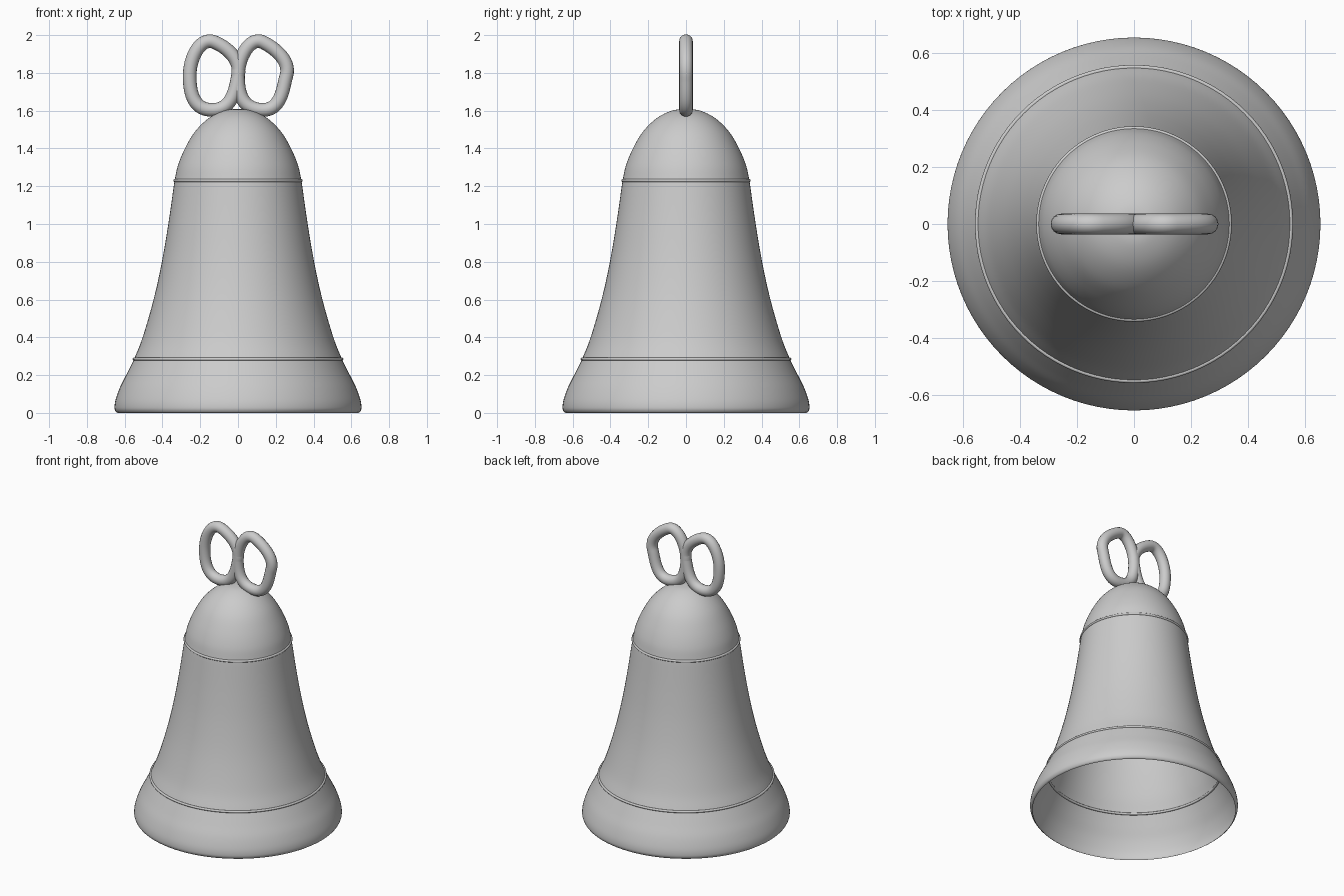
import bpy, math
from mathutils import Vector

if "Cube" in bpy.data.objects:
    bpy.data.objects.remove(bpy.data.objects["Cube"])

SEG = 96

def catmull(pts, n=6):
    """Smooth a profile through its points."""
    p = [Vector(q) for q in pts]
    p = [2 * p[0] - p[1]] + p + [2 * p[-1] - p[-2]]
    out = []
    for i in range(1, len(p) - 2):
        a, b, c, d = p[i - 1:i + 3]
        for k in range(n):
            t = k / n
            out.append(0.5 * (2 * b + (c - a) * t + (2 * a - 5 * b + 4 * c - d) * t * t
                              + (3 * b - a - 3 * c + d) * t ** 3))
    return out + [p[-2]]

def lathe(name, profile):
    """Revolve an (r, z) profile; the last point is the pole on the axis."""
    verts, faces = [], []
    for r, z in profile[:-1]:
        for s in range(SEG):
            a = 2 * math.pi * s / SEG
            verts.append((r * math.cos(a), r * math.sin(a), z))
    rows = len(profile) - 1
    verts.append((0, 0, profile[-1][1]))
    for i in range(rows):
        for s in range(SEG):
            t = (s + 1) % SEG
            if i < rows - 1:
                faces.append((i * SEG + s, i * SEG + t, (i + 1) * SEG + t, (i + 1) * SEG + s))
            else:
                faces.append((i * SEG + s, i * SEG + t, len(verts) - 1))
    mesh = bpy.data.meshes.new(name)
    mesh.from_pydata(verts, [], faces)
    ob = bpy.data.objects.new(name, mesh)
    bpy.context.collection.objects.link(ob)
    mesh.shade_smooth()
    return ob

# Hollow bell shell: rounded lip, flared skirt, waist and dome
lip = [(0.638, 0.0), (0.648, 0.008), (0.654, 0.028), (0.648, 0.07), (0.625, 0.135),
       (0.59, 0.205), (0.55, 0.285)]
waist = [(0.55, 0.285), (0.505, 0.4), (0.447, 0.6), (0.403, 0.8), (0.369, 1.0), (0.336, 1.23)]
dome = [(0.336, 1.23), (0.318, 1.31), (0.281, 1.40), (0.227, 1.49), (0.155, 1.56),
        (0.075, 1.60), (0.0, 1.61)]
lathe("bell_shell", catmull(lip)[:-1] + catmull(waist)[:-1] + catmull(dome))

# Thin raised bands
for name, r, z in (("lower_band", 0.55, 0.285), ("upper_band", 0.335, 1.23)):
    bpy.ops.mesh.primitive_torus_add(location=(0, 0, z), major_radius=r, minor_radius=0.008,
                                     major_segments=SEG, minor_segments=12)
    bpy.context.object.name = name
    bpy.context.object.data.shade_smooth()

# Pair of oval hanging loops
for side, name in ((-1, "left_loop"), (1, "right_loop")):
    bpy.ops.curve.primitive_bezier_circle_add(location=(0, 0, 0))
    ob = bpy.context.object
    ob.name = name
    for p in ob.data.splines[0].bezier_points:
        p.handle_left_type = p.handle_right_type = 'FREE'
        new = [Vector((side * 0.128 + q.x * 0.128, 0, 1.784 + q.y * 0.18))
               for q in (p.co, p.handle_left, p.handle_right)]
        p.co, p.handle_left, p.handle_right = new
    ob.data.dimensions = '3D'
    ob.data.resolution_u = 16
    ob.data.bevel_depth = 0.036
    ob.data.bevel_resolution = 6
    bpy.ops.object.convert(target='MESH')
    bpy.context.object.data.shade_smooth()
